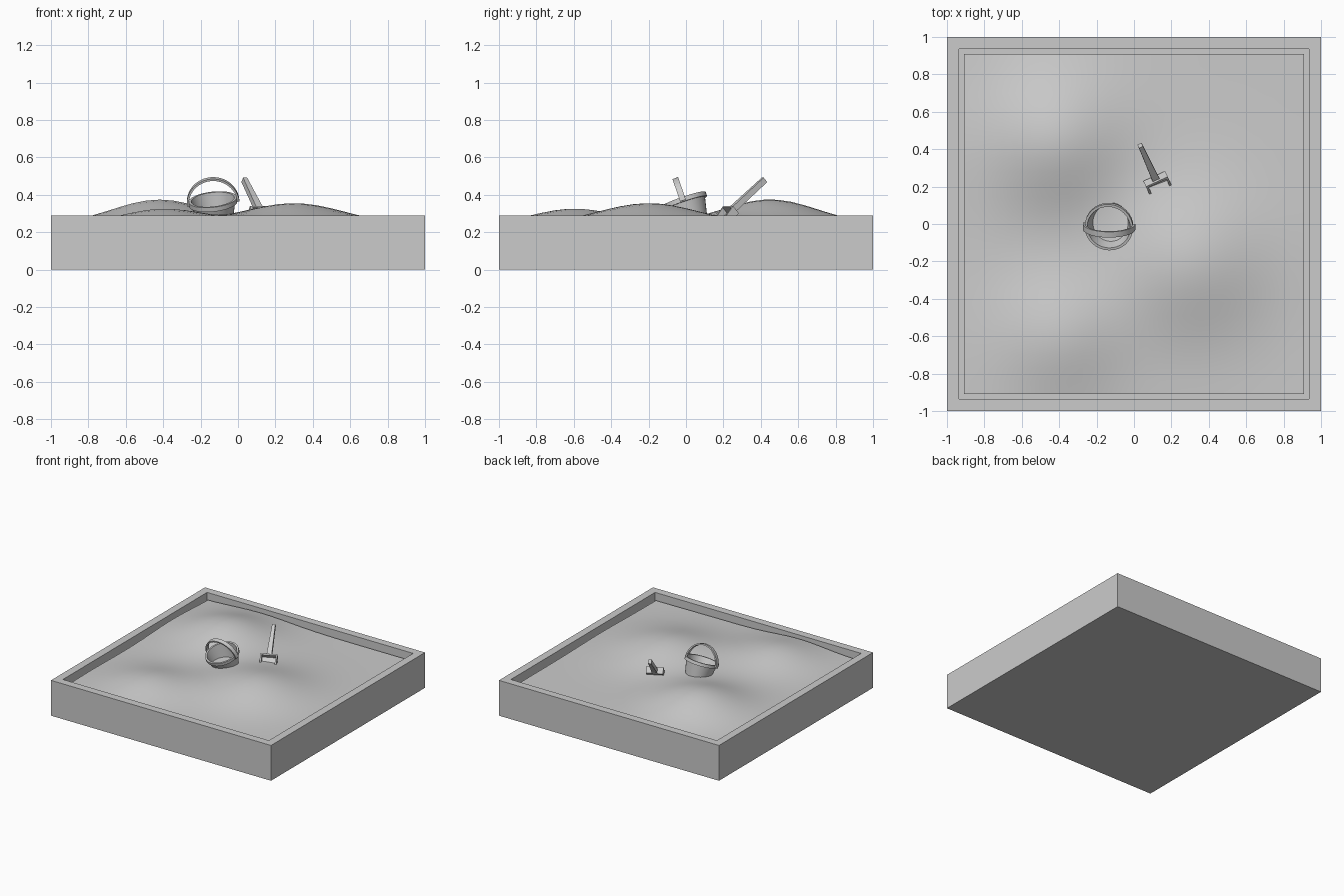
import bpy, bmesh, math
from mathutils import Matrix, Vector

if "Cube" in bpy.data.objects:
    bpy.data.objects.remove(bpy.data.objects["Cube"])


def make(name, bm, matrix=None, smooth=None):
    bmesh.ops.recalc_face_normals(bm, faces=bm.faces)
    me = bpy.data.meshes.new(name)
    bm.to_mesh(me)
    bm.free()
    ob = bpy.data.objects.new(name, me)
    bpy.context.collection.objects.link(ob)
    if matrix:
        ob.matrix_world = matrix
    if smooth:
        bpy.ops.object.select_all(action='DESELECT')
        ob.select_set(True)
        bpy.context.view_layer.objects.active = ob
        bpy.ops.object.shade_smooth_by_angle(angle=math.radians(smooth))
    return ob


def box(bm, lo, hi):
    lo, hi = Vector(lo), Vector(hi)
    m = Matrix.Translation((lo + hi) / 2) @ Matrix.Diagonal((*(hi - lo), 1))
    return bmesh.ops.create_cube(bm, size=1, matrix=m)['verts']


def sweep(name, profile, n, point, closed, matrix):
    """Sweep a closed profile through n stations; closed joins the ends."""
    bm = bmesh.new()
    steps = n if closed else n + 1
    rings = [[bm.verts.new(point(p, i / n)) for p in profile] for i in range(steps)]
    k = len(profile)
    for i in range(n):
        a, b = rings[i], rings[(i + 1) % steps]
        for j in range(k):
            bm.faces.new((a[j], b[j], b[(j + 1) % k], a[(j + 1) % k]))
    if not closed:
        bm.faces.new(rings[0])
        bm.faces.new(rings[-1])
    return make(name, bm, matrix, 30)


# Wooden box: block with a sunken top
bm = bmesh.new()
box(bm, (-1, -1, 0), (1, 1, 0.29))
top = max(bm.faces, key=lambda f: f.calc_center_median().z)
bmesh.ops.inset_region(bm, faces=[top], thickness=0.09)
low = bmesh.ops.extrude_face_region(bm, geom=[top])['geom']
bmesh.ops.translate(bm, vec=(0, 0, -0.14), verts=[v for v in low if isinstance(v, bmesh.types.BMVert)])
bmesh.ops.delete(bm, geom=[top], context='FACES_ONLY') if top.is_valid else None
make("sandbox_frame", bm)

# Sand with three mounds: x, y, height, spread
mounds = [(-0.42, 0.45, 0.135, 0.255), (0.3, -0.2, 0.115, 0.27), (-0.4, -0.6, 0.085, 0.225)]
bm = bmesh.new()
bmesh.ops.create_grid(bm, x_segments=26, y_segments=26, size=0.91)
for v in bm.verts:
    v.co.z = 0.24 + sum(h * math.exp(-((v.co.x - x) ** 2 + (v.co.y - y) ** 2) / (2 * s * s))
                        for x, y, h, s in mounds)
make("sand", bm, smooth=60)

# Bucket: tilted hollow cup with a raised rim
tilt = Matrix.Translation((-0.135, -0.018, 0.375)) @ Matrix.Rotation(math.radians(19), 4, 'X') \
    @ Matrix.Rotation(math.radians(-6), 4, 'Y')


def spin(p, t):
    a = t * math.tau
    return (p[0] * math.cos(a), p[0] * math.sin(a), p[1])


cup = [(0.001, -0.15), (0.09, -0.15), (0.118, -0.025), (0.13, -0.025), (0.13, 0),
       (0.116, 0), (0.085, -0.138), (0.001, -0.138)]
sweep("bucket", cup, 32, spin, True, tilt)

# Bucket handle: flat half hoop
strip = [(0.13, -0.016), (0.141, -0.016), (0.141, 0.016), (0.13, 0.016)]


def hoop(p, t):
    a = math.pi * t
    return (p[0] * math.cos(a), p[1], p[0] * math.sin(a) - 0.02)


sweep("bucket_handle", strip, 24, hoop, False, tilt)

# Shovel: local x across, y up the handle, z out of the scoop
u = Vector((-0.318, 0.695, 0.64)).normalized()
s = Vector((0.91, 0.415, 0)).normalized()
n = s.cross(u).normalized()
pose = Matrix.Translation((0.118, 0.235, 0.31)) @ Matrix((s, u, n)).transposed().to_4x4()
bm = bmesh.new()
box(bm, (-0.064, -0.13, -0.022), (0.064, 0.012, -0.01))
box(bm, (-0.064, 0, -0.022), (0.064, 0.012, 0.03))
for side in (-1, 1):
    x0, x1 = sorted((side * 0.064, side * 0.052))
    for v in box(bm, (x0, -0.13, -0.022), (x1, 0.012, 0.03)):
        if v.co.y < -0.1 and v.co.z > 0:
            v.co.z = 0
make("shovel_scoop", bm, pose)

bm = bmesh.new()
for v in box(bm, (-0.02, 0, -0.016), (0.02, 0.265, 0.016)):
    if v.co.y > 0.1:
        v.co.x *= 0.6
make("shovel_handle", bm, pose)
